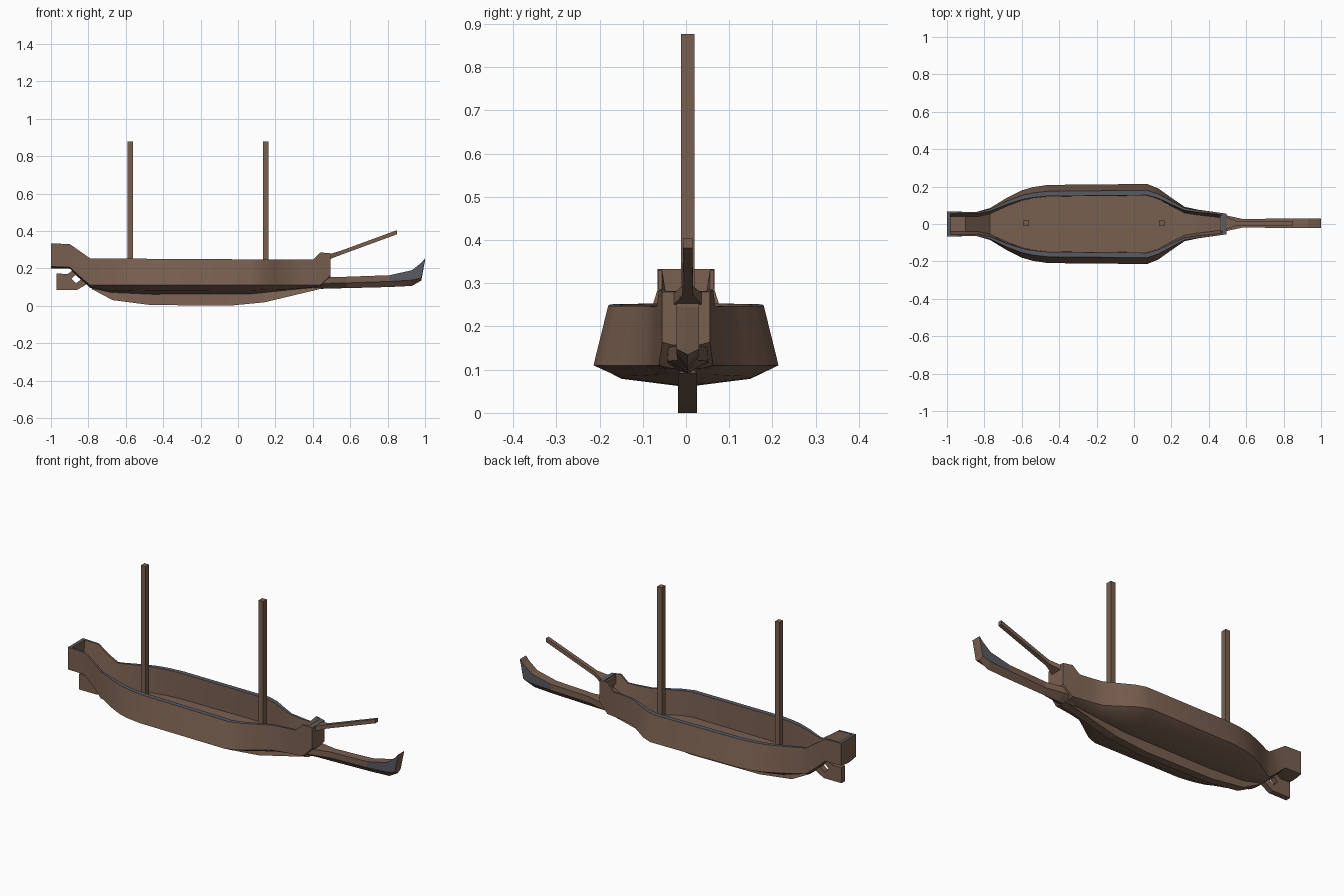
import bpy, bmesh, math

if "Cube" in bpy.data.objects:
    bpy.data.objects.remove(bpy.data.objects["Cube"])


def material(name, rgb):
    m = bpy.data.materials.new(name)
    m.diffuse_color = (*rgb, 1)
    m.use_nodes = True
    m.node_tree.nodes["Principled BSDF"].inputs["Base Color"].default_value = m.diffuse_color
    return m


BROWN = material("brown wood", (0.19, 0.115, 0.08))
GREY = material("slate grey", (0.10, 0.105, 0.125))
MID = 0.004  # the small parts sit slightly off the hull centre


def interp(profile, x):
    """Straight-line value of a profile of (x, value) points."""
    for (xa, va), (xb, vb) in zip(profile, profile[1:]):
        if x <= xb:
            return va + (vb - va) * (x - xa) / (xb - xa)
    return profile[-1][1]


def finish(name, bm, grey_rule=None, smooth=None):
    bmesh.ops.remove_doubles(bm, verts=bm.verts, dist=0.0003)
    bmesh.ops.recalc_face_normals(bm, faces=bm.faces)
    bm.normal_update()
    for f in bm.faces:
        if grey_rule and grey_rule(f.calc_center_median(), f.normal):
            f.material_index = 1
    me = bpy.data.meshes.new(name)
    bm.to_mesh(me)
    bm.free()
    me.materials.append(BROWN)
    me.materials.append(GREY)
    if smooth:
        me.shade_smooth()
        me.set_sharp_from_angle(angle=math.radians(smooth))
    ob = bpy.data.objects.new(name, me)
    bpy.context.collection.objects.link(ob)
    return ob


def loft(name, sections, grey_rule=None, smooth=None):
    """Skin closed cross-sections and cap both ends."""
    bm = bmesh.new()
    rings = [[bm.verts.new(p) for p in s] for s in sections]
    n = len(rings[0])
    for a, b in zip(rings, rings[1:]):
        for i in range(n):
            j = (i + 1) % n
            bm.faces.new((a[i], a[j], b[j], b[i]))
    for cap in (rings[0], rings[-1]):
        bm.faces.new(cap)
    return finish(name, bm, grey_rule, smooth)


def mirrored(x, half, y0=0.0):
    """Section from (y, z) points; first and last points lie on the centre line."""
    pts = half + [(-y, z) for y, z in reversed(half[1:-1])]
    return [(x, y + y0, z) for y, z in pts]


def box_section(x, w_low, w_high, low, high):
    return [(x, MID - w_low, low), (x, MID + w_low, low), (x, MID + w_high, high), (x, MID - w_high, high)]


# Hull profiles along x: half width, bottom, rim and deck heights
width = [(-1, .066), (-.84, .065), (-.77, .085), (-.68, .14), (-.6, .18), (-.54, .197), (-.46, .209),
         (.07, .214), (.13, .19), (.2, .14), (.27, .092), (.34, .077), (.495, .055)]
bottom = [(-1, .2), (-.9, .198), (-.79, .095), (-.68, .07), (-.46, .06), (.07, .062), (.44, .1), (.495, .155)]
rim = [(-1, .333), (-.9, .33), (-.79, .253), (.4, .246), (.44, .285), (.495, .28)]
deck = [(-1, .235), (-.9, .23), (-.77, .11), (.3, .11), (.47, .215)]


def hull_section(x, solid=False):
    w, zb, zt = (interp(p, x) for p in (width, bottom, rim))
    zd = zt if solid else interp(deck, x)
    full = min(1, max(0, (w - .065) / .145))  # 0 at the slim ends, 1 amidships
    top = w - .034 * full
    inside = top - .010 - .016 * full
    zc = zb + .003 + .016 * full
    return mirrored(x, [(0, zb), (.035 + .115 * full, zc), (w, max(.11, zc + .006)), (top, zt),
                        (inside, zt), (inside - .002 - .014 * (1 - full), zd), (0, zd)])


# Open hull between a solid stern wall and a solid bow block
xs = sorted({x for p in (width, bottom, rim) for x, _ in p if -.98 < x < .46})
loft("hull",
     [hull_section(x, True) for x in (-1, -.982)]
     + [hull_section(x) for x in [-.98] + xs + [.468]]
     + [hull_section(x, True) for x in (.47, .495)],
     lambda c, n: n.z > 0.95 and c.z > 0.24, smooth=28)

# Keel: x, bottom z, top z
keel = [(-.78, .088, .10), (-.67, .030, .085), (-.47, .004, .075), (-.05, 0, .075),
        (.14, .018, .080), (.45, .092, .10)]
loft("keel", [box_section(x, .022, .012, b, t) for x, b, t in keel])

# Ram: x, half width, bottom z, side z, top z
ram = [(.40, .050, .088, .110, .145), (.48, .045, .092, .120, .152), (.58, .023, .094, .122, .155),
       (.81, .025, .100, .130, .163), (.93, .026, .106, .137, .190), (.98, .026, .135, .148, .230),
       (1.0, .026, .243, .246, .253)]
loft("ram", [mirrored(x, [(0, b), (w, s), (w, t), (0, t)], MID) for x, w, b, s, t in ram],
     lambda c, n: c.x > 0.82 and abs(n.y) > 0.95)

# Bowsprit: x, half width, bottom z, top z
sprit = [(.46, .045, .235, .275), (.50, .030, .253, .279), (.55, .012, .272, .294), (.85, .011, .382, .404)]
loft("bowsprit", [box_section(x, w, w, b, t) for x, w, b, t in sprit])

# Masts
for name, x in (("rear_mast", -.576), ("front_mast", .149)):
    loft(name, [box_section(x + dx, .016, .016, .105, .877) for dx in (-.014, .014)])

# Rudder: a blade joined to a frame around a diamond opening
outer = [(-.91, .170), (-.87, .200), (-.80, .120), (-.86, .085)]
inner = [(-.89, .145), (-.87, .165), (-.84, .140), (-.866, .120)]
quads = [(outer[i], outer[(i + 1) % 4], inner[(i + 1) % 4], inner[i]) for i in range(4)]
quads.append(((-.97, .172), outer[0], outer[3], (-.97, .085)))
bm = bmesh.new()
for q in quads:
    bm.faces.new([bm.verts.new((x, MID, z)) for x, z in q])
rudder = finish("rudder", bm)
solid = rudder.modifiers.new("thickness", 'SOLIDIFY')
solid.thickness = 0.03
solid.offset = 0
